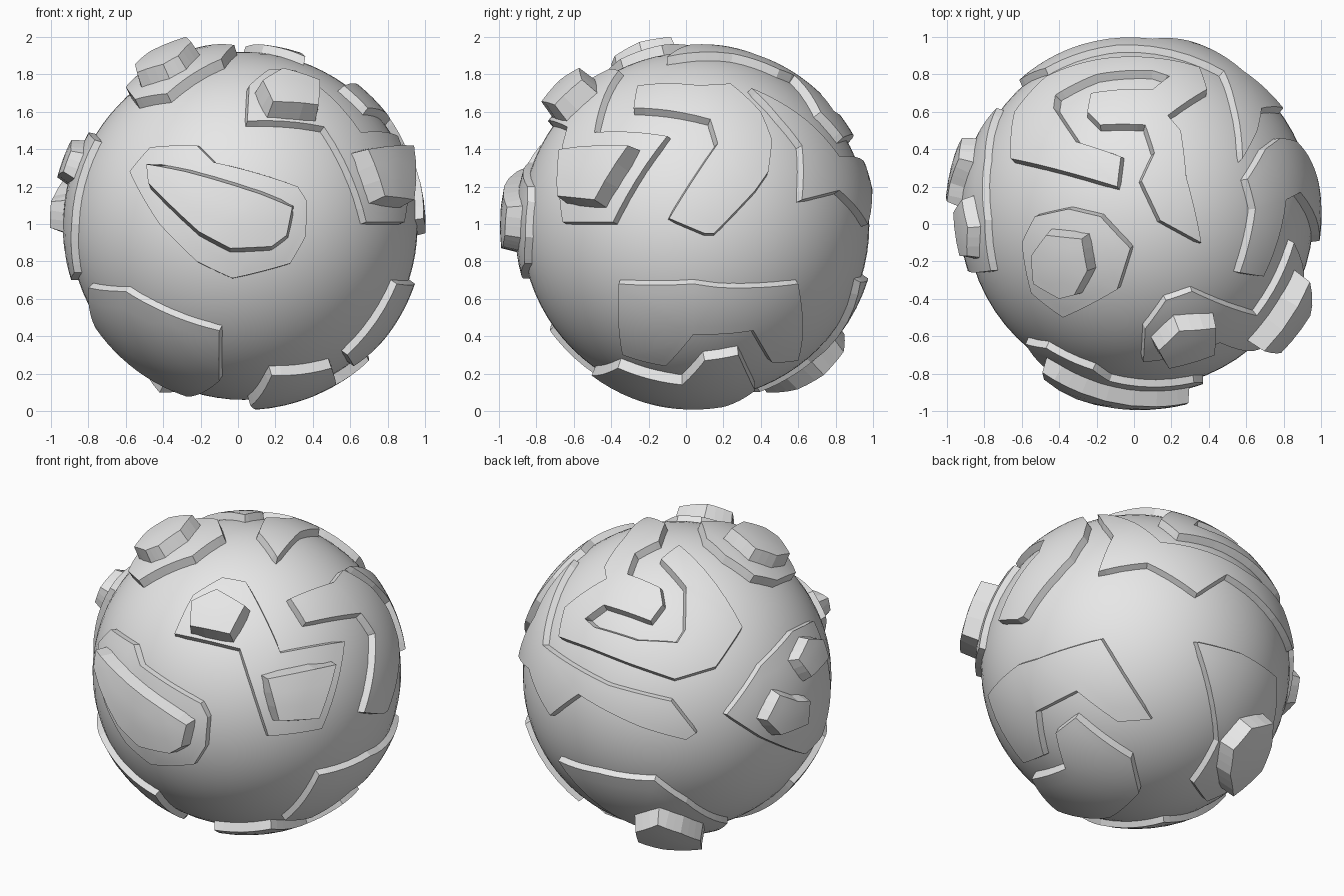
import bpy
import bmesh
from math import sin, cos, radians, sqrt
from mathutils import Vector

cube = bpy.data.objects.get("Cube")
if cube:
    bpy.data.objects.remove(cube, do_unlink=True)

CENTER = Vector((0.03, 0.05, 0.99))
BALL, PLATE, BUMP, FOOT = 0.93, 0.967, 1.04, 0.91
UP = Vector((0, 0, 1))

stone = bpy.data.materials.new("grey stone")
stone.use_nodes = True
stone.diffuse_color = (0.8, 0.8, 0.8, 1)
stone.node_tree.nodes["Principled BSDF"].inputs["Base Color"].default_value = stone.diffuse_color


# Drawing directions: each gives right, up and outward axes plus an origin height
def facing(x, y, tilt=0, height=0):
    t = radians(tilt)
    out = Vector((x, y, 0)).normalized() * cos(t) + UP * sin(t)
    right = UP.cross(out).normalized()
    return right, out.cross(right), out, height


FRONT = facing(0, -1)
SIDE = facing(1, 0)
LEFT = facing(-1, 0)
TOP = (Vector((1, 0, 0)), Vector((0, 1, 0)), UP, 0)
CORNER = facing(0.574, -0.819, 25, 1)
REAR = facing(-0.574, 0.819, 27, 1)
UNDER = facing(0.643, 0.766, -30, 1)


def directions(view, points, radius):
    """Outline points, in hundredths, cast onto the ball as unit directions."""
    right, up, out, height = view
    result = []
    for a, b in points:
        p = right * a / 100 + up * b / 100 + UP * height - CENTER
        p -= out * p.dot(out)
        if p.length > radius * 0.995:
            p *= radius * 0.995 / p.length
        result.append((p + out * sqrt(radius ** 2 - p.length_squared)).normalized())
    return result


def add_object(name, bm):
    mesh = bpy.data.meshes.new(name)
    bm.to_mesh(mesh)
    bm.free()
    mesh.materials.append(stone)
    obj = bpy.data.objects.new(name, mesh)
    bpy.context.collection.objects.link(obj)


def raised(name, *sections, radius=PLATE, slant=0.02, cuts=5):
    """Curved slab with sloping walls, following the ball at the given radius."""
    dirs = [d for view, pts in sections for d in directions(view, pts, radius)]
    axis = sum(dirs, Vector()).normalized()
    bm = bmesh.new()
    face = bm.faces.new([bm.verts.new(d / d.dot(axis)) for d in dirs])
    face.normal_update()
    if face.normal.dot(axis) < 0:
        face.normal_flip()
    bmesh.ops.triangulate(bm, faces=[face])
    bmesh.ops.subdivide_edges(bm, edges=bm.edges[:], cuts=cuts, use_grid_fill=True)
    for v in bm.verts:
        v.co = v.co.normalized() * radius
    for f in bm.faces:
        f.smooth = True
    # walls
    rim = [e for e in bm.edges if e.is_boundary]
    pairs, outward = [], {}
    for e in rim:
        loop = e.link_loops[0]
        a, b = loop.vert, loop.link_loop_next.vert
        push = (b.co - a.co).cross(a.co).normalized()
        pairs.append((a, b))
        for v in (a, b):
            outward[v] = outward.get(v, Vector()) + push
        e.smooth = False
    foot = {}
    for v, push in outward.items():
        spot = v.co + push.normalized() * slant
        foot[v] = bm.verts.new(spot.normalized() * FOOT)
    for a, b in pairs:
        bm.faces.new((b, a, foot[a], foot[b]))
    for v in bm.verts:
        v.co += CENTER
    add_object(name, bm)


def bump(name, view, points, radius=BUMP):
    raised(name, (view, points), radius=radius, slant=0.06, cuts=2)


# Core ball
bm = bmesh.new()
bmesh.ops.create_uvsphere(bm, u_segments=64, v_segments=40, radius=BALL)
for f in bm.faces:
    f.smooth = True
for v in bm.verts:
    v.co += CENTER
add_object("ball", bm)

# Front plate and its wide bump
raised("front_plate", (FRONT, [
    (-58, 128), (-47, 141), (-22, 142), (-13, 133), (32, 120), (37, 112),
    (36, 93), (28, 79), (-3, 71), (-22, 80), (-42, 100)]))
bump("front_bump", FRONT, [
    (-49, 132), (-28, 128), (12, 116), (29, 109), (26, 94), (18, 88),
    (-4, 87), (-21, 96), (-48, 122)], 1.045)

# Forked plate on the front left shoulder with two bumps
raised("shoulder_plate",
       (FRONT, [(46, 152), (5, 155), (6, 174), (17, 183)]),
       (SIDE, [(-36, 182), (-49, 149), (-10, 147), (-39, 101), (-66, 101)]))
bump("shoulder_upper_bump", CORNER, [(-28, 43), (-13, 50), (4, 40), (-5, 23), (-29, 28)], 1.07)
bump("shoulder_lower_bump", SIDE, [(-68, 140), (-31, 142), (-49, 113), (-69, 115)], 1.07)

# Hooked plate on the left side
raised("hook_plate", (SIDE, [
    (-28, 162), (-26, 174), (8, 174), (24, 175), (40, 160), (46, 145),
    (44, 128), (37, 118), (15, 95), (10, 95), (-9, 103), (17, 143), (13, 156)]),
    radius=0.973)

# Spiral plate on the crown
raised("spiral_plate", (TOP, [
    (36, -10), (14, 2), (4, 23), (11, 38), (6, 53), (-18, 53), (-25, 60),
    (-23, 70), (10, 72), (19, 79), (10, 82), (-20, 80), (-42, 69), (-43, 62),
    (-31, 44), (-7, 36), (-9, 20), (-66, 35), (-64, 60), (-47, 79), (-20, 88),
    (10, 89), (35, 84), (39, 72), (18, 58), (25, 50), (28, 25)]), radius=0.975)

# Crown plate with hexagonal bump
raised("crown_plate", (TOP, [
    (-60, -10), (-53, 4), (-35, 8), (-18, 4), (-2, -13), (-9, -35),
    (-38, -50), (-55, -37)]), radius=0.985)
bump("crown_bump", TOP, [
    (-55, -17), (-47, -6), (-28, -8), (-25, -25), (-32, -38), (-40, -40), (-54, -32)], 1.065)

# Long band wrapping the back
raised("back_band",
       (TOP, [(58, 35), (54, 65), (48, 82)]),
       (REAR, [(-47, -11), (-9, -21), (6, -40), (0, -44), (-28, -36), (-65, -16), (-82, -28)]),
       (SIDE, [(82, 118), (62, 113), (62, 142), (50, 157)]))

# Notched plate low on the left side
raised("notched_plate", (SIDE, [
    (-36, 68), (4, 68), (18, 66), (60, 68), (60, 27), (46, 26),
    (36, 43), (4, 41), (-11, 24), (-34, 30)]))

# Plate underneath
raised("bottom_plate",
       (FRONT, [(18, 19), (50, 23)]),
       (SIDE, [(-2, 14), (10, 27), (28, 30), (37, 11)]),
       (UNDER, [(3, -73), (-15, -88)]), radius=0.985)

# Plate low on the front right
raised("front_low_plate", (FRONT, [
    (-80, 66), (-60, 64), (-44, 55), (-10, 43), (-10, 16), (-28, 6),
    (-55, 20), (-77, 44)]))

# Plate low on the back with a bump
raised("back_low_plate",
       (UNDER, [(38, 18), (51, -42), (36, -67), (44, -78)]),
       (REAR, [(25, -92), (0, -81), (-19, -68), (-53, -63)]))
bump("back_low_bump", UNDER, [
    (60, -47), (71, -34), (84, -31), (83, -45), (77, -60), (60, -75), (58, -62)], 1.07)

# Plate on the right side with two bumps
raised("right_plate", (LEFT, [
    (-62, 115), (-35, 139), (-2, 149), (25, 145), (25, 100), (18, 74),
    (-2, 70), (-43, 96)]))
bump("right_lower_bump", LEFT, [
    (-46, 110), (-35, 123), (-22, 115), (-12, 112), (-15, 98), (-37, 98)])
bump("right_upper_bump", LEFT, [(-13, 138), (2, 145), (17, 139), (17, 128), (-6, 125)], 1.03)
